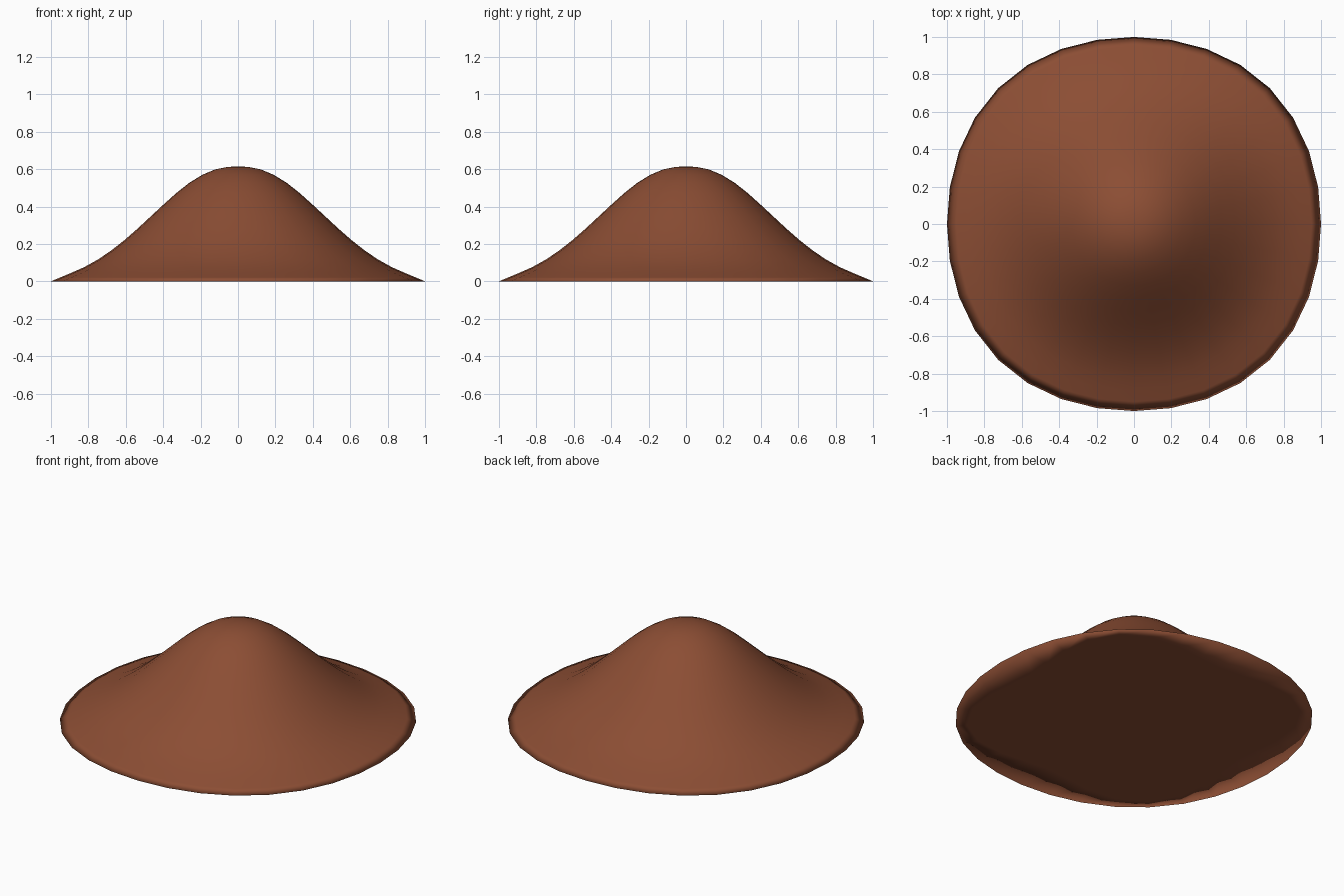
import bpy, bmesh
from math import cos, sin, pi

if "Cube" in bpy.data.objects:
    bpy.data.objects.remove(bpy.data.objects["Cube"])

SIDES = 32

# Radius and height of the bell-shaped slope, from rim to just below the peak
PROFILE = [(1.0, 0.0), (0.95, 0.021), (0.89, 0.046), (0.82, 0.077), (0.75, 0.116),
           (0.68, 0.163), (0.61, 0.218), (0.54, 0.279), (0.47, 0.344), (0.40, 0.409),
           (0.33, 0.472), (0.26, 0.527), (0.19, 0.570), (0.12, 0.599), (0.06, 0.611)]
PEAK = 0.615


def ring(bm, z, radius, bulge):
    """Ring of vertices, pushed out by bulge on the diagonals."""
    verts = []
    for i in range(SIDES):
        a = 2 * pi * i / SIDES
        r = radius + bulge * (1 - cos(4 * a)) / 2
        verts.append(bm.verts.new((r * cos(a), r * sin(a), z)))
    return verts


def bridge(bm, lower, upper):
    for i in range(SIDES):
        j = (i + 1) % SIDES
        bm.faces.new((lower[i], lower[j], upper[j], upper[i]))


bm = bmesh.new()

# Slope: slightly squared at the rim, round at the peak
rings = [ring(bm, z, r, 0.027 * r * r) for r, z in PROFILE]
for lower, upper in zip(rings, rings[1:]):
    bridge(bm, lower, upper)
peak = bm.verts.new((0, 0, PEAK))
for i in range(SIDES):
    bm.faces.new((rings[-1][i], rings[-1][(i + 1) % SIDES], peak))

# Flat underside with a squarish inner ring
inner = ring(bm, 0, 0.76, 0.2)
bridge(bm, inner, rings[0])
centre = bm.verts.new((0, 0, 0))
for i in range(SIDES):
    bm.faces.new((inner[i], inner[(i + 1) % SIDES], centre))

bmesh.ops.recalc_face_normals(bm, faces=bm.faces)
for f in bm.faces:
    f.smooth = True

mesh = bpy.data.meshes.new("mound")
bm.to_mesh(mesh)
bm.free()
mound = bpy.data.objects.new("mound", mesh)
bpy.context.collection.objects.link(mound)

# Brown earth
earth = bpy.data.materials.new("brown_earth")
earth.diffuse_color = (0.26, 0.075, 0.034, 1)
earth.use_nodes = True
earth.node_tree.nodes["Principled BSDF"].inputs["Base Color"].default_value = earth.diffuse_color
mesh.materials.append(earth)
